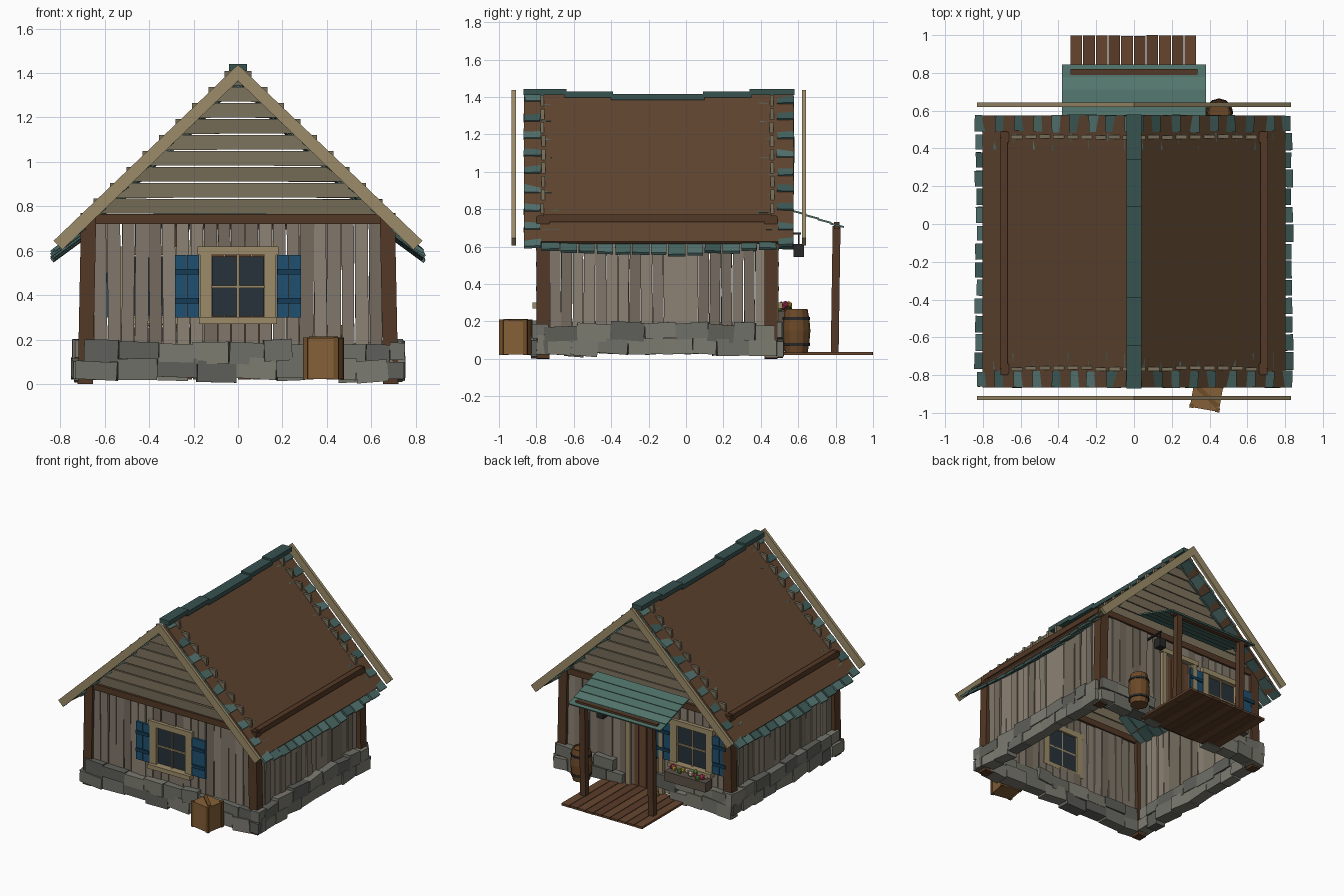
import bpy, bmesh, random
from math import sin, cos, atan, radians, pi
from mathutils import Matrix, Euler, Vector

if "Cube" in bpy.data.objects:
    bpy.data.objects.remove(bpy.data.objects["Cube"])

R = random.Random(4)
rnd = R.uniform
mats = {}
STONE = ["6f6f68", "5f5f5a", "7b7a70"]
PLANK = ["80776a", "746b5f", "8b8173"]
GABLE = ["7d735f", "736a57"]
BEAM, TAN, DECK = ["543b2a"], ["9a8a68"], ["664732", "5a3f2d"]
TEAL, BLUE, DARK = ["4a6763", "3f5b58", "557470"], ["24516f"], ["2b2b2b"]


def mat(h):
    if h not in mats:
        m = mats[h] = bpy.data.materials.new("paint_" + h)
        m.diffuse_color = [(int(h[i:i + 2], 16) / 255) ** 2.2 for i in (0, 2, 4)] + [1]
        m.use_nodes = True
        m.node_tree.nodes["Principled BSDF"].inputs["Base Color"].default_value = m.diffuse_color
    return mats[h]


class Part:
    """Collects primitives into one named object."""
    def __init__(self, name, colors):
        self.name, self.colors, self.bm = name, colors, bmesh.new()

    def tint(self, verts):
        i = R.randrange(len(self.colors))
        for f in {f for v in verts for f in v.link_faces}:
            f.material_index = i

    def box(self, c, s, rot=(0, 0, 0)):
        m = Matrix.Translation(c) @ Euler(rot).to_matrix().to_4x4() @ Matrix.Diagonal((*s, 1))
        self.tint(bmesh.ops.create_cube(self.bm, size=1, matrix=m)["verts"])

    def span(self, x0, x1, y0, y1, z0, z1, rot=(0, 0, 0)):
        self.box(((x0 + x1) / 2, (y0 + y1) / 2, (z0 + z1) / 2), (x1 - x0, y1 - y0, z1 - z0), rot)

    def lathe(self, c, profile, n=12):
        rings = [[self.bm.verts.new((c[0] + r * cos(2 * pi * i / n), c[1] + r * sin(2 * pi * i / n), c[2] + z))
                  for i in range(n)] for r, z in profile]
        for a, b in zip(rings, rings[1:]):
            for i in range(n):
                self.bm.faces.new((a[i], a[(i + 1) % n], b[(i + 1) % n], b[i]))
        self.bm.faces.new(rings[0][::-1])
        self.bm.faces.new(rings[-1])

    def done(self):
        me = bpy.data.meshes.new(self.name)
        self.bm.to_mesh(me)
        self.bm.free()
        for h in self.colors:
            me.materials.append(mat(h))
        ob = bpy.data.objects.new(self.name, me)
        bpy.context.collection.objects.link(ob)
        return ob


X, YF, YB = 0.68, -0.765, 0.46          # wall planes
RZ, A = 1.41, atan(0.975)               # ridge height and roof pitch
YC, HALF = -0.145, 0.725                # roof middle and half length
WX = -0.385                             # back window position

# Corner posts and top beams
p = Part("corner_posts", BEAM)
for x in (-X, X):
    for y in (YF, YB - 0.005):
        p.box((x, y, 0.38), (0.068, 0.068, 0.76), (0, 0.02 if x < 0 else -0.02, 0))
p.done()
p = Part("top_beams", BEAM)
for y in (YF, YB):
    p.span(-0.7, 0.7, y - 0.025, y + 0.025, 0.72, 0.765)
for x in (-0.69, 0.69):
    p.span(x - 0.02, x + 0.02, YF, YB, 0.73, 0.77)
p.done()


# Wall planks, split around openings given as (x0, x1, z0, z1)
def wall(name, a, b, place, holes=()):
    p = Part(name, PLANK)
    n = round((b - a) / 0.062)
    w = (b - a) / n
    for i in range(n):
        u = a + (i + 0.5) * w
        parts = [(0.04, 0.735)]
        for h in holes:
            if h[0] < u < h[1]:
                parts = [(0.04, h[2]), (h[3], 0.735)]
        lean = rnd(-0.012, 0.012)
        for z0, z1 in parts:
            if z1 - z0 > 0.02:
                place(p, u, (z0 + z1) / 2, w * rnd(0.86, 1.0), z1 - z0, lean)
    p.done()


def along_x(y):
    return lambda p, u, z, w, h, t: p.box((u, y + rnd(-.006, .006), z), (w, 0.02, h), (0, t, 0))


def along_y(x):
    return lambda p, u, z, w, h, t: p.box((x + rnd(-.006, .006), u, z), (0.02, w, h), (t, 0, 0))


wall("front_wall", -0.65, 0.65, along_x(YF), [(-0.14, 0.14, 0.29, 0.6)])
wall("back_wall", -0.65, 0.65, along_x(YB), [(WX - 0.14, WX + 0.14, 0.29, 0.6), (-0.12, 0.12, 0.04, 0.6)])
wall("left_wall", -0.73, 0.43, along_y(-X))
wall("right_wall", -0.73, 0.43, along_y(X))

# Gable boards, their ends poking just through the roof
for name, y in (("front_gable", YF), ("back_gable", YB)):
    p = Part(name, GABLE)
    for i in range(9):
        z = 0.80 + i * 0.072
        hw = (RZ - z) / 0.975 + 0.025
        p.box((0, y + rnd(-.004, .004), z), (2 * hw, 0.02, 0.066), (0, rnd(-.003, .003), 0))
    p.done()

# Stone footing in two uneven courses
p = Part("stone_footing", STONE)
for row, z in enumerate((0.065, 0.145)):
    for y0, x0, x1, alongx in ((YF - 0.015, -0.73, 0.73, 1), (YB + 0.015, -0.73, 0.73, 1),
                               (-X - 0.02, -0.80, 0.50, 0), (X + 0.02, -0.80, 0.50, 0)):
        u = x0 + row * 0.04
        while u < x1 - 0.04:
            w = min(rnd(0.10, 0.19), x1 - u + 0.02)
            c, h, d = u + w / 2, rnd(0.075, 0.10), rnd(0.07, 0.10)
            u += w
            zc, tilt = z + rnd(-0.012, 0.012), rnd(-0.09, 0.09)
            if alongx and not (y0 > 0 and abs(c) < 0.17):
                p.box((c, y0, zc), (w, d, h), (0, tilt, rnd(-.08, .08)))
            elif not alongx:
                p.box((y0, c, zc), (d, w, h), (tilt, 0, rnd(-.08, .08)))
p.done()

# Roof panels, with sagging shingles that show at the edges
def sag(y):
    return 0.045 * (1 - ((y - YC) / HALF) ** 2)


panel, tiles = Part("roof_panels", ["5f4633"]), Part("roof_shingles", TEAL)
for sg in (-1, 1):
    def at(s, y, n, dz=0):
        return (sg * (s * cos(A) + n * sin(A)), y, RZ - s * sin(A) + n * cos(A) - dz)
    panel.box(at(0.56, YC, -0.01), (1.12, 2 * HALF - 0.01, 0.02), (0, sg * A, 0))
    for k in range(9):
        end = 1.16 - k * 0.138
        L = min(0.17, end)
        if L < 0.05:
            continue
        for j in range(15):
            w = 2 * HALF / 15
            y = YC - HALF + (j + 0.5) * w
            e = end + rnd(-0.012, 0.012)
            tiles.box(at(e - L / 2, y, 0.004 - L / 2 * sin(0.14), sag(y)), (L, w * rnd(.8, .98), 0.016),
                      (rnd(-.05, .05), sg * (A - 0.14), rnd(-.03, .03)))
panel.done()
tiles.done()
p = Part("ridge_caps", ["3a5350"])
for y0, y1, z in ((-.87, -.64, 1.425), (-.65, -.39, 1.412), (-.4, .1, 1.399), (.09, .35, 1.412), (.34, .58, 1.425)):
    p.span(-0.04, 0.04, y0, y1, z - 0.016, z + 0.016)
p.done()

# Barge boards
p = Part("barge_boards", TAN)
for y in (-0.932, 0.62):
    for sg in (-1, 1):
        prof = [(0, 1.438), (0.83, 0.645), (0.79, 0.605), (0, 1.365)]
        f = p.bm.faces.new([p.bm.verts.new((sg * x, y, z)) for x, z in prof])
        g = bmesh.ops.extrude_face_region(p.bm, geom=[f])["geom"]
        bmesh.ops.translate(p.bm, verts=[v for v in g if isinstance(v, bmesh.types.BMVert)], vec=(0, 0.022, 0))
bmesh.ops.recalc_face_normals(p.bm, faces=p.bm.faces)
p.done()


# Windows with shutters; d is the outward y direction
def window(tag, cx, y, d):
    def slab(p, x0, x1, z0, z1, o0, o1):
        p.span(cx + x0, cx + x1, min(y + d * o0, y + d * o1), max(y + d * o0, y + d * o1), z0, z1)
    p = Part(tag + "_window_pane", ["2c353d"])
    slab(p, -.118, .118, .305, .575, 0, .008)
    p.done()
    p = Part(tag + "_window_frame", TAN)
    for s in (-1, 1):
        slab(p, min(s * .12, s * .172), max(s * .12, s * .172), .285, .6, -.01, .03)
    slab(p, -.182, .182, .58, .62, -.01, .036)
    slab(p, -.176, .176, .27, .302, -.01, .055)
    slab(p, -.006, .006, .3, .58, 0, .018)
    slab(p, -.12, .12, .432, .444, 0, .018)
    p.done()
    p, q = Part(tag + "_shutters", BLUE), Part(tag + "_shutter_battens", ["1c3f57"])
    for s in (-1, 1):
        for i in range(2):
            c = s * (.203 + i * .055)
            slab(p, c - .0265, c + .0265, .30, .58, .012, .028)
        for z in (.375, .505):
            slab(q, s * .231 - .053, s * .231 + .053, z - .012, z + .012, .026, .037)
    p.done()
    q.done()


window("front", 0, YF, -1)
window("back", WX, YB, 1)

# Door
p = Part("door", DECK)
for i in range(4):
    p.box((-0.09 + i * 0.06, YB, 0.315), (0.057, 0.02, 0.57))
p.done()
p = Part("door_frame", TAN)
for s in (-1, 1):
    p.box((s * 0.135, YB + 0.012, 0.325), (0.035, 0.045, 0.59))
p.box((0, YB + 0.012, 0.625), (0.33, 0.05, 0.035))
p.done()
p = Part("door_knob", DARK)
p.box((-0.09, YB + 0.02, 0.3), (0.02, 0.03, 0.02))
p.done()

# Porch deck, posts and canopy
p = Part("porch_deck", DECK)
for i in range(10):
    x = -0.305 + i * 0.067
    p.span(x - 0.031, x + 0.031, 0.47, 1.0 - rnd(0, 0.004), 0.02, 0.036)
p.done()
p = Part("porch_posts", BEAM)
for s in (-1, 1):
    p.box((s * 0.28, 0.8, 0.365), (0.045, 0.042, 0.69), (-0.015, 0, 0))
p.span(-0.335, 0.335, 0.79, 0.82, 0.695, 0.73)
p.done()
p = Part("porch_canopy", ["56786f", "4f7068", "5d8076"])
t = atan(0.11 / 0.33)
for i in range(5):
    y = 0.54 + i * 0.067
    p.box((0, y, 0.803 - (y - 0.54) * 0.333), (0.76, 0.075, 0.010), (-t + 0.06, 0, 0))
p.done()

# Lantern on a bracket
p = Part("lantern", DARK)
p.box((0.27, 0.54, 0.67), (0.012, 0.15, 0.012))
p.box((0.27, 0.603, 0.64), (0.006, 0.006, 0.06))
p.box((0.27, 0.603, 0.578), (0.055, 0.055, 0.07))
p.done()

# Barrel
c = (0.45, 0.59, 0.03)
p = Part("barrel", ["6b4a2c"])
p.lathe(c, [(.06, 0), (.07, .06), (.075, .12), (.07, .18), (.06, .235), (.052, .235), (.052, .225)])
p.done()
for i, z in enumerate((0.045, 0.185)):
    p = Part("barrel_hoop_%d" % (i + 1), DARK)
    p.lathe(c, [(.073, z - .008), (.073, z + .008)])
    p.done()

# Crate with corner battens
rz = radians(-10)
p, q = Part("crate", ["83603a"]), Part("crate_battens", ["6d4d2c"])
p.box((0.385, -0.91, 0.115), (0.155, 0.145, 0.185), (0, 0, rz))
for sx in (-1, 1):
    for sy in (-1, 1):
        o = Matrix.Rotation(rz, 3, 'Z') @ Vector((sx * 0.070, sy * 0.065, 0))
        q.box((0.385 + o.x, -0.91 + o.y, 0.115), (0.022, 0.022, 0.19), (0, 0, rz))
q.box((0.385, -0.91, 0.209), (0.16, 0.025, 0.008), (0, 0, rz - 0.6))
p.done()
q.done()

# Flower box and blooms
p = Part("flower_box", ["5c5248"])
p.span(WX - 0.17, WX + 0.17, 0.485, 0.565, 0.185, 0.255)
p.done()
p = Part("flowers", ["b83a5c", "4f8a3a", "c9a13b", "c9b9a0", "a62f4a"])
for i in range(14):
    m = Matrix.Translation((WX - 0.14 + i * 0.0215, 0.525 + rnd(-.025, .025), 0.268 + rnd(0, .022)))
    p.tint(bmesh.ops.create_icosphere(p.bm, subdivisions=1, radius=rnd(.016, .022), matrix=m)["verts"])
p.done()
